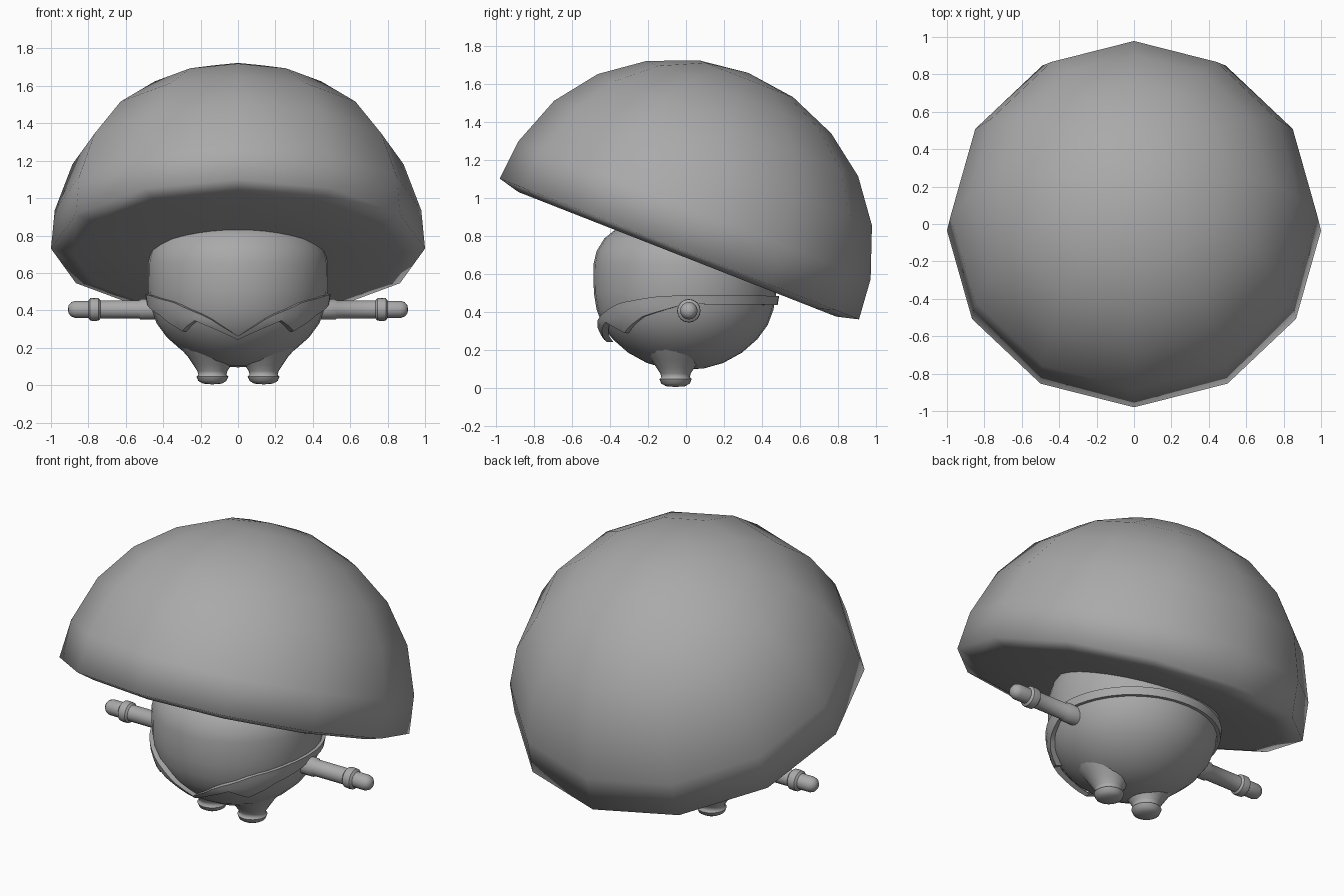
import bpy, bmesh, math
from mathutils import Matrix, Vector

if "Cube" in bpy.data.objects:
    bpy.data.objects.remove(bpy.data.objects["Cube"])

gray = bpy.data.materials.new("plain gray")
gray.diffuse_color = (0.4, 0.4, 0.4, 1)
gray.use_nodes = True
gray.node_tree.nodes["Principled BSDF"].inputs["Base Color"].default_value = gray.diffuse_color


def finish(bm, name, angle=40):
    bmesh.ops.recalc_face_normals(bm, faces=bm.faces)
    me = bpy.data.meshes.new(name)
    bm.to_mesh(me)
    bm.free()
    ob = bpy.data.objects.new(name, me)
    bpy.context.collection.objects.link(ob)
    me.materials.append(gray)
    bpy.ops.object.select_all(action='DESELECT')
    ob.select_set(True)
    bpy.context.view_layer.objects.active = ob
    bpy.ops.object.shade_smooth_by_angle(angle=math.radians(angle))
    return ob


def lathe(name, profile, segs, matrix, angle=40):
    """Revolve (radius, height) points; radius 0 makes a pole."""
    bm = bmesh.new()
    rings = []
    for r, h in profile:
        n = segs if r > 0 else 1
        rings.append([bm.verts.new((r * math.cos(2 * math.pi * i / segs),
                                    r * math.sin(2 * math.pi * i / segs), h)) for i in range(n)])
    for a, b in zip(rings, rings[1:]):
        for i in range(segs):
            j = (i + 1) % segs
            quad = [a[i % len(a)], a[j % len(a)], b[j % len(b)], b[i % len(b)]]
            bm.faces.new(list(dict.fromkeys(quad)))
    bm.transform(matrix)
    return finish(bm, name, angle)


def lerp(table, t):
    for (t0, v0), (t1, v1) in zip(table, table[1:]):
        if t <= t1:
            return v0 + (v1 - v0) * max(0, t - t0) / (t1 - t0)
    return table[-1][1]


# Tilted twelve-sided cap with a shallow closed underside
cap = [(0, -0.03), (0.45, -0.03), (0.885, -0.03), (1.0, 0)]
cap += [(0.98, 0.22), (0.885, 0.485), (0.725, 0.70), (0.514, 0.858), (0.262, 0.962), (0, 0.995)]
lathe("cap", cap, 12, Matrix.Translation((0, -0.035, 0.73))
      @ Matrix.Rotation(math.radians(-21.4), 4, 'X')
      @ Matrix.Diagonal((1, 1.015, 1, 1)), 180)

# Round body with a tall rounded top hidden in the cap
body = [(0, 0.095), (0.1, 0.102), (0.2, 0.13), (0.3, 0.185), (0.38, 0.255), (0.435, 0.33),
        (0.465, 0.41), (0.48, 0.5), (0.482, 0.65), (0.465, 0.72), (0.425, 0.785),
        (0.37, 0.83), (0.2, 0.88), (0, 0.9)]
lathe("body", body, 32, Matrix.Translation((0, -0.005, 0)), 60)

# Flared stubby legs and thin stepped arms
leg = [(0, 0.004), (0.05, 0.008), (0.075, 0.022), (0.085, 0.045), (0.075, 0.055), (0.08, 0.075),
       (0.1, 0.105), (0.13, 0.15), (0.165, 0.19), (0.19, 0.23), (0, 0.26)]
arm = [(0, 0.4), (0.055, 0.4), (0.055, 0.52), (0.048, 0.53), (0.048, 0.735), (0.06, 0.745),
       (0.062, 0.77), (0.06, 0.79), (0.046, 0.8), (0.046, 0.87), (0.038, 0.892),
       (0.022, 0.905), (0, 0.91)]
for side, sx in (("left", -1), ("right", 1)):
    lathe(side + "_leg", leg, 20, Matrix.Translation((sx * 0.137, -0.055, 0)), 60)
    lathe(side + "_arm", arm, 16, Matrix.Translation((0, 0.015, 0.405))
          @ Matrix.Rotation(sx * math.pi / 2, 4, 'Y'))

# Pointed collar: edge heights by angle from the front
top = [(0, 0.262), (10, 0.31), (20, 0.365), (45, 0.445), (70, 0.478), (90, 0.488), (180, 0.482)]
low = [(0, 0.242), (29, 0.345), (43, 0.288), (62, 0.375), (90, 0.44), (180, 0.435)]
radius_at = [(h, r) for r, h in body]
angles = sorted({*range(-180, 180, 6), -29, 29, -43, 43, -62, 62})
bm = bmesh.new()
columns = []
for a in angles:
    t = math.radians(a)
    z0, z1 = lerp(low, abs(a)), lerp(top, abs(a))
    column = []
    for k in range(5):
        z = z0 + (z1 - z0) * k / 4
        flare = 0.03 * max(0, 1 - abs(a) / 80) * min(1, (0.5 - z) / 0.15)
        r = lerp(radius_at, z) + 0.008 + flare
        column.append([bm.verts.new((q * math.sin(t), -q * math.cos(t) - 0.005, z))
                       for q in (r - 0.025, r + 0.01)])
    columns.append(column)
for i, c in enumerate(columns):
    d = columns[(i + 1) % len(columns)]
    for k in range(4):
        for s in (0, 1):
            bm.faces.new((c[k][s], d[k][s], d[k + 1][s], c[k + 1][s]))
    for k in (0, 4):
        bm.faces.new((c[k][0], d[k][0], d[k][1], c[k][1]))
finish(bm, "collar", 50)
